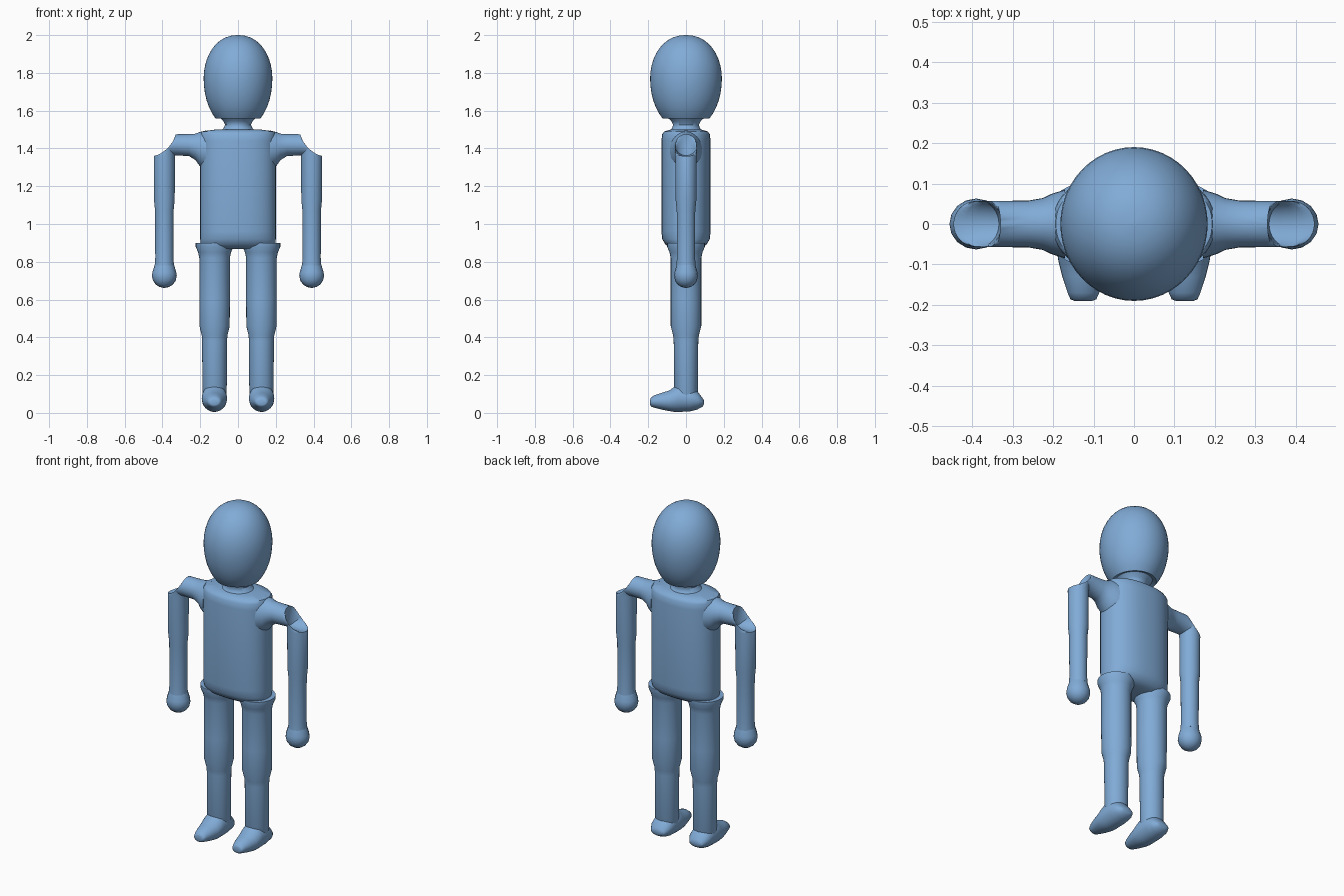
import bpy, bmesh
from math import sin, cos, pi, radians, copysign
from mathutils import Matrix, Vector

old = bpy.data.objects.get("Cube")
if old:
    bpy.data.objects.remove(old, do_unlink=True)

blue = bpy.data.materials.new("soft blue")
blue.use_nodes = True
color = (0.22, 0.41, 0.68, 1)
blue.diffuse_color = color
blue.node_tree.nodes["Principled BSDF"].inputs["Base Color"].default_value = color


def loft(name, rings, axis="Y", power=2.0, mirror=False, sides=32):
    """Skin rings of (x, y, z, half width, half depth, tilt about axis)."""
    bm = bmesh.new()
    loops = []
    for x, y, z, a, b, tilt in rings:
        turn = Matrix.Rotation(radians(tilt), 3, axis)
        loop = []
        for i in range(sides):
            c, s = cos(2 * pi * i / sides), sin(2 * pi * i / sides)
            p = Vector((a * copysign(abs(c) ** (2 / power), c),
                        b * copysign(abs(s) ** (2 / power), s), 0))
            loop.append(bm.verts.new(turn @ p + Vector((x, y, z))))
        loops.append(loop)
    for lo, hi in zip(loops, loops[1:]):
        for i in range(sides):
            j = (i + 1) % sides
            bm.faces.new((lo[i], lo[j], hi[j], hi[i]))
    bm.faces.new(loops[0][::-1])
    bm.faces.new(loops[-1])
    bmesh.ops.recalc_face_normals(bm, faces=bm.faces)
    mesh = bpy.data.meshes.new(name)
    bm.to_mesh(mesh)
    bm.free()
    mesh.materials.append(blue)
    obj = bpy.data.objects.new(name, mesh)
    bpy.context.collection.objects.link(obj)
    if mirror:
        obj.modifiers.new("Mirror", "MIRROR").use_mirror_merge = False
    bpy.ops.object.select_all(action="DESELECT")
    obj.select_set(True)
    bpy.context.view_layer.objects.active = obj
    bpy.ops.object.shade_smooth_by_angle(angle=radians(50))
    return obj


def upright(profile, x=0):
    return [(x, 0, z, a, b, 0) for z, a, b in profile]


# Egg-shaped head running into a flared neck
egg = [(1.49, .10, .09), (1.505, .078, .075), (1.525, .068, .068),
       (1.545, .078, .078), (1.565, .097, .10)]
for i in range(17):
    t = radians(-52 + i * 8.8)
    drop = .27 if t < 0 else .23
    egg.append((1.77 + drop * sin(t), .182 * cos(t) ** .9, .19 * cos(t) ** .9))
egg.append((2.0, .004, .004))
loft("head_and_neck", upright(egg), sides=48)

# Torso with flat shoulders and a tapered underside
loft("torso", upright([(.868, .15, .05), (.872, .185, .08), (.89, .197, .108),
                       (.92, .2, .126), (.96, .2, .13), (1.44, .2, .13),
                       (1.475, .2, .126), (1.49, .193, .115), (1.5, .12, .08)]),
     power=2.3, sides=48)

# Arms: armpit flare, shoulder bend, tapered forearm
arm = [(.17, 0, 1.39, .105, .085, 90), (.205, 0, 1.398, .088, .074, 90),
       (.225, 0, 1.408, .07, .064, 90), (.26, 0, 1.418, .058, .058, 90),
       (.33, 0, 1.419, .056, .057, 90)]
for t in (75, 60, 45, 30, 15, 0):
    arm.append((.33 + .06 * cos(radians(t)), 0, 1.36 + .06 * sin(radians(t)),
                .056 + .008 * sin(radians(2 * t)), .057, t))
arm += [(.39, 0, z, a, a, 0) for z, a in
        ((1.13, .055), (1.07, .049), (.82, .048), (.78, .051))]
loft("arms", arm, mirror=True)

# Rounded hands
loft("hands", upright([(.8, .046, .046), (.775, .054, .052), (.745, .063, .061),
                       (.725, .066, .063), (.7, .06, .058), (.68, .046, .045),
                       (.667, .026, .026), (.662, .005, .005)], x=.39),
     mirror=True, sides=16)

# Legs: wider thigh stepping in below the knee
loft("legs", upright([(.05, .055, .05), (.08, .064, .062), (.38, .066, .065),
                      (.41, .068, .068), (.46, .08, .081), (.6, .081, .081),
                      (.82, .081, .081), (.85, .087, .087), (.88, .1, .1),
                      (.9, .1, .1)], x=.124), mirror=True)

# Feet lofted from heel to toe
foot = []
for y, top, bottom, half in ((.094, .068, .045, .025), (.088, .078, .033, .042),
                             (.06, .115, .018, .06), (.02, .14, .008, .066),
                             (-.04, .15, .005, .067), (-.065, .135, .006, .066),
                             (-.09, .118, .01, .062), (-.13, .106, .018, .052),
                             (-.17, .092, .028, .039), (-.186, .08, .034, .032),
                             (-.19, .07, .042, .022)):
    foot.append((.125, y, (top + bottom) / 2, half, (top - bottom) / 2, 90))
loft("feet", foot, axis="X", mirror=True)
